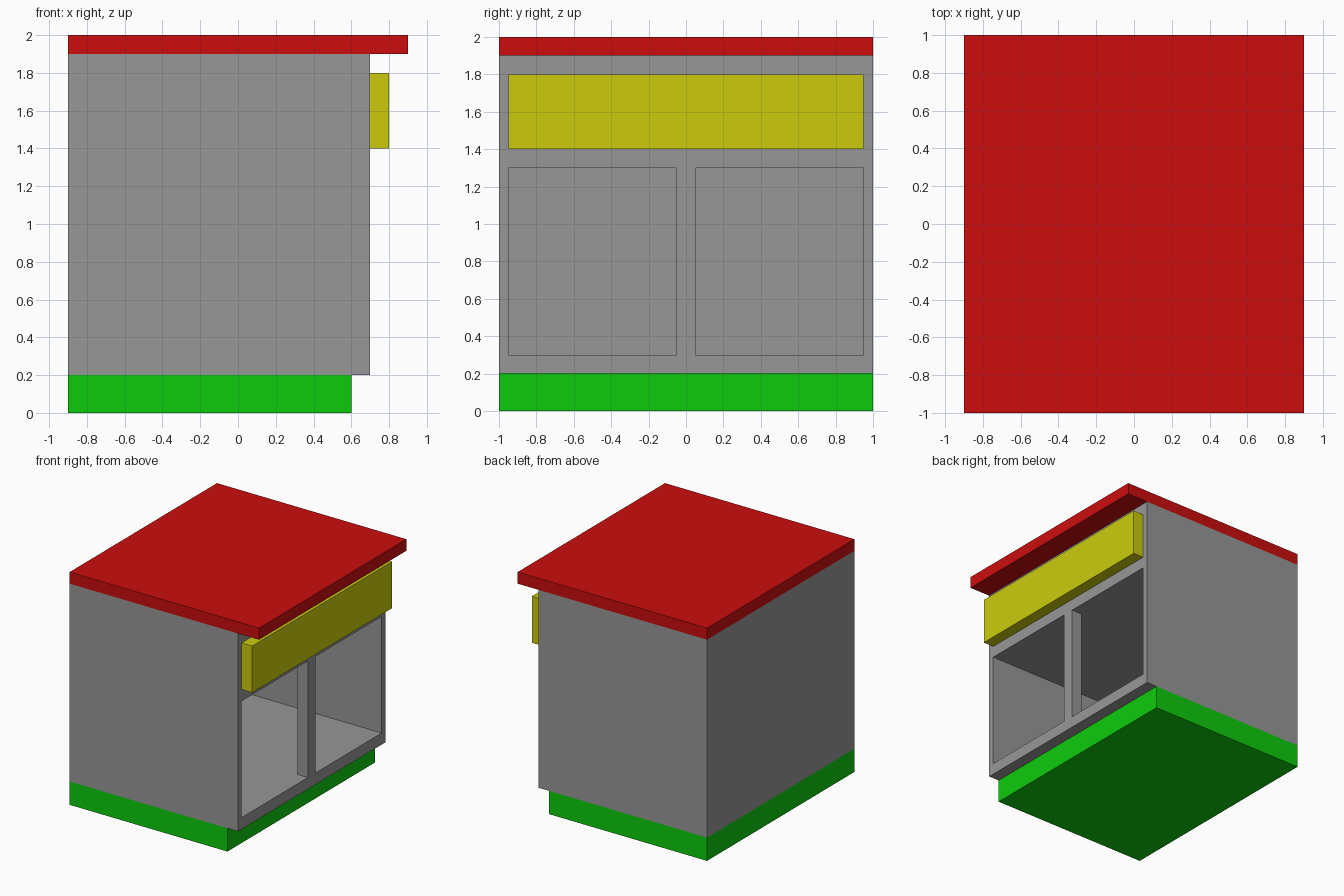
import bpy
import bmesh

old = bpy.data.objects.get("Cube")
if old:
    bpy.data.objects.remove(old, do_unlink=True)


def material(name, colour):
    mat = bpy.data.materials.new(name)
    mat.use_nodes = True
    rgba = (*colour, 1.0)
    mat.diffuse_color = rgba
    mat.node_tree.nodes["Principled BSDF"].inputs["Base Color"].default_value = rgba
    return mat


RED = material("red", (0.6, 0.004, 0.004))
GREEN = material("green", (0.004, 0.6, 0.004))
YELLOW = material("yellow", (0.6, 0.6, 0.004))
GREY = material("grey", (0.31, 0.31, 0.31))


def box(name, mat, x, y, z):
    """Box spanning the given (low, high) ranges."""
    bm = bmesh.new()
    bmesh.ops.create_cube(bm, size=1)
    for v in bm.verts:
        v.co = [r[0] if c < 0 else r[1] for c, r in zip(v.co, (x, y, z))]
    mesh = bpy.data.meshes.new(name)
    bm.to_mesh(mesh)
    bm.free()
    mesh.materials.append(mat)
    obj = bpy.data.objects.new(name, mesh)
    bpy.context.collection.objects.link(obj)
    return obj


# Carcass, hollowed behind the open side
body = box("cabinet_body", GREY, (-0.9, 0.7), (-1, 1), (0.2, 1.9))
cutter = box("cavity_cutter", GREY, (-0.85, 0.9), (-0.95, 0.95), (0.3, 1.3))
cutter.hide_render = True
cutter.hide_set(True)
cut = body.modifiers.new("cavity", "BOOLEAN")
cut.operation = "DIFFERENCE"
cut.solver = "EXACT"
cut.object = cutter

# Post between the two openings
box("centre_post", GREY, (0.6, 0.7), (-0.05, 0.05), (0.3, 1.3))

# Recessed plinth, drawer front and overhanging worktop
box("plinth", GREEN, (-0.9, 0.6), (-1, 1), (0, 0.2))
box("drawer_front", YELLOW, (0.7, 0.8), (-0.95, 0.95), (1.4, 1.8))
box("worktop", RED, (-0.9, 0.9), (-1, 1), (1.9, 2))
